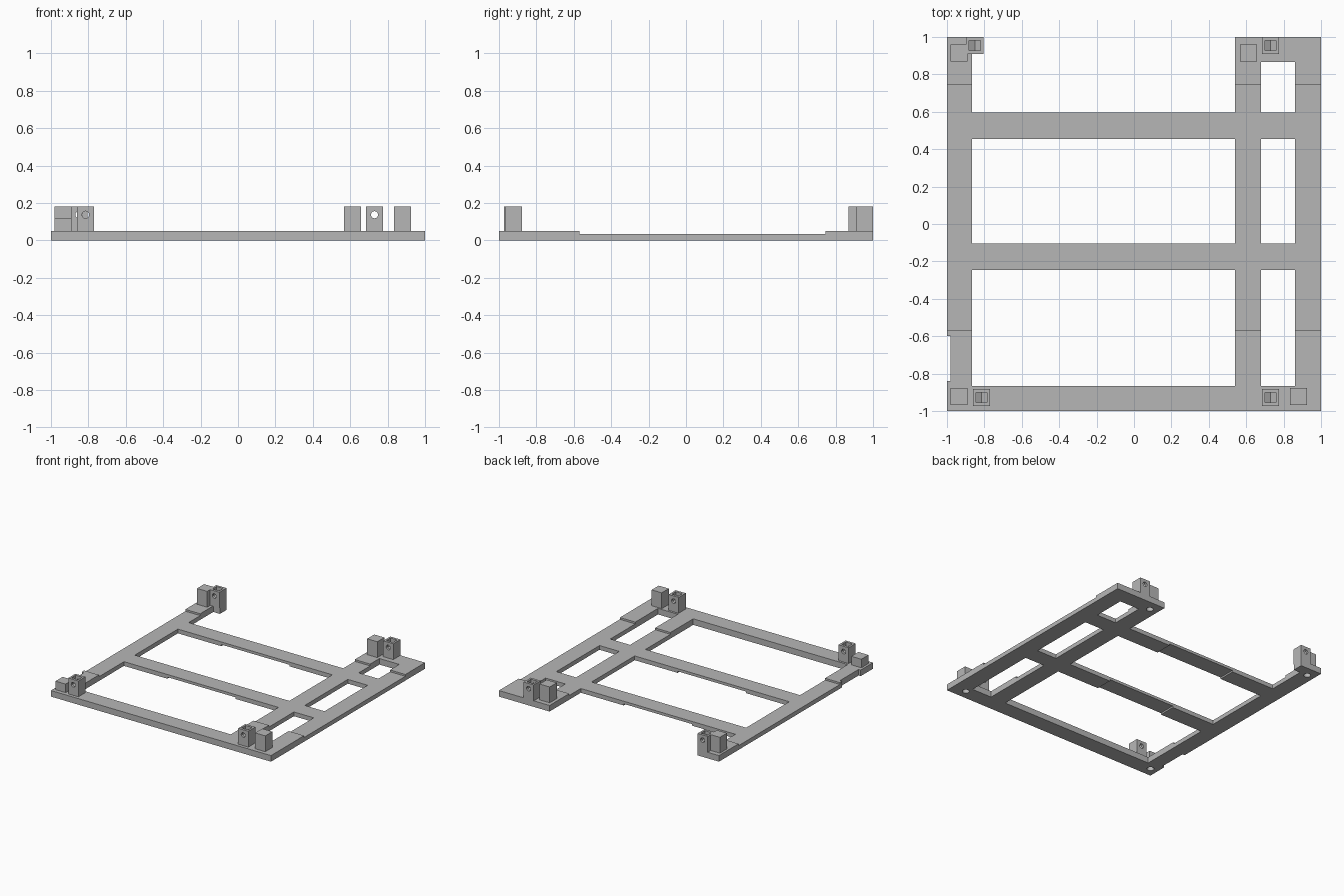
import bpy
import bmesh
from math import pi
from mathutils import Matrix, Vector

if "Cube" in bpy.data.objects:
    bpy.data.objects.remove(bpy.data.objects["Cube"], do_unlink=True)

grey = bpy.data.materials.new("light_grey")
colour = (0.47, 0.47, 0.47, 1)
grey.use_nodes = True
grey.diffuse_color = colour
grey.node_tree.nodes["Principled BSDF"].inputs["Base Color"].default_value = colour


def finish(name, bm):
    bmesh.ops.recalc_face_normals(bm, faces=bm.faces)
    mesh = bpy.data.meshes.new(name)
    bm.to_mesh(mesh)
    bm.free()
    mesh.materials.append(grey)
    obj = bpy.data.objects.new(name, mesh)
    bpy.context.collection.objects.link(obj)
    return obj


def box(name, x, y, z):
    bm = bmesh.new()
    bmesh.ops.create_cube(bm, size=1)
    for v in bm.verts:
        v.co = Vector([(r[0] + r[1]) / 2 + c * (r[1] - r[0]) for c, r in zip(v.co, (x, y, z))])
    return finish(name, bm)


def cylinder(name, centre, radius, length, along_y=False):
    bm = bmesh.new()
    bmesh.ops.create_cone(bm, cap_ends=True, segments=32, radius1=radius,
                          radius2=radius, depth=length)
    turn = Matrix.Rotation(pi / 2 if along_y else 0, 4, "X")
    bm.transform(Matrix.Translation(centre) @ turn)
    return finish(name, bm)


def nut_slot(name, x, y):
    # Upright slot with a V-shaped floor that holds a hex nut
    profile = [(-0.03, 0.25), (-0.03, 0.118), (0, 0.1), (0.03, 0.118), (0.03, 0.25)]
    bm = bmesh.new()
    face = bm.faces.new([bm.verts.new((x + u, y - 0.026, w)) for u, w in profile])
    new = bmesh.ops.extrude_face_region(bm, geom=[face])["geom"]
    bmesh.ops.translate(bm, vec=(0, 0.052, 0),
                        verts=[g for g in new if isinstance(g, bmesh.types.BMVert)])
    return finish(name, bm)


def cut(target, cutter, keep=False):
    cutter.hide_render = True
    mod = target.modifiers.new("cut", "BOOLEAN")
    mod.operation = "DIFFERENCE"
    mod.solver = "EXACT"
    mod.object = cutter
    with bpy.context.temp_override(object=target, active_object=target):
        bpy.ops.object.modifier_apply(modifier=mod.name)
    if not keep:
        bpy.data.objects.remove(cutter, do_unlink=True)


# Frame: a slab with windows, an open back bay and thinner middle
THICK = 0.05
through = (-0.1, 0.2)
bay, slot = (-0.865, 0.54), (0.68, 0.86)
frame = box("frame", (-1, 1), (-1, 1), (0, THICK))
for y in [(-0.865, -0.245), (-0.105, 0.455)]:
    for x in (bay, slot):
        cut(frame, box("window_cutter", x, y, through))
cut(frame, box("window_cutter", slot, (0.595, 0.865), through))
cut(frame, box("bay_cutter", bay, (0.595, 0.915), through))
cut(frame, box("bay_cutter", (-0.805, 0.54), (0.8, 1.1), through))
cut(frame, box("notch_cutter", (-1.1, -0.98), (-0.84, -0.6), through))
cut(frame, box("top_step_cutter", (-1.1, 1.1), (-0.57, 0.745), (0.035, 0.2)))

# Shallow relief under both cross bars
for y in [(-0.3, -0.05), (0.4, 0.65)]:
    cut(frame, box("relief_cutter", (-0.47, 0.15), y, (-0.1, 0.013)))

# Corner posts, each with a blind hole from below
posts = {
    "front_right_post": (-0.935, -0.922, 0.12),
    "front_left_post": (0.88, -0.922, 0.18),
    "back_right_post": (-0.935, 0.915, 0.18),
    "back_left_post": (0.612, 0.915, 0.18),
}
HALF = 0.046
for name, (x, y, top) in posts.items():
    post = box(name, (x - HALF, x + HALF), (y - HALF, y + HALF), (THICK, top))
    hole = cylinder("post_hole_cutter", (x, y, 0), 0.027, 0.18)
    cut(frame, hole, keep=True)
    cut(post, hole)

# Clamp blocks, each with a screw hole and a nut slot
clamps = {
    "front_right_clamp": (-0.815, -0.928),
    "front_left_clamp": (0.73, -0.928),
    "back_right_clamp": (-0.851, 0.954),
    "back_left_clamp": (0.73, 0.954),
}
for name, (x, y) in clamps.items():
    clamp = box(name, (x - HALF, x + HALF), (y - HALF, y + HALF), (THICK, 0.18))
    cut(clamp, nut_slot("nut_slot_cutter", x, y))
    cut(clamp, cylinder("screw_hole_cutter", (x, y, 0.137), 0.019, 0.3, along_y=True))

# Smooth the round holes, keep every corner sharp
for obj in bpy.context.scene.objects:
    obj.select_set(obj.type == "MESH")
bpy.context.view_layer.objects.active = frame
bpy.ops.object.shade_smooth_by_angle(angle=0.5)
